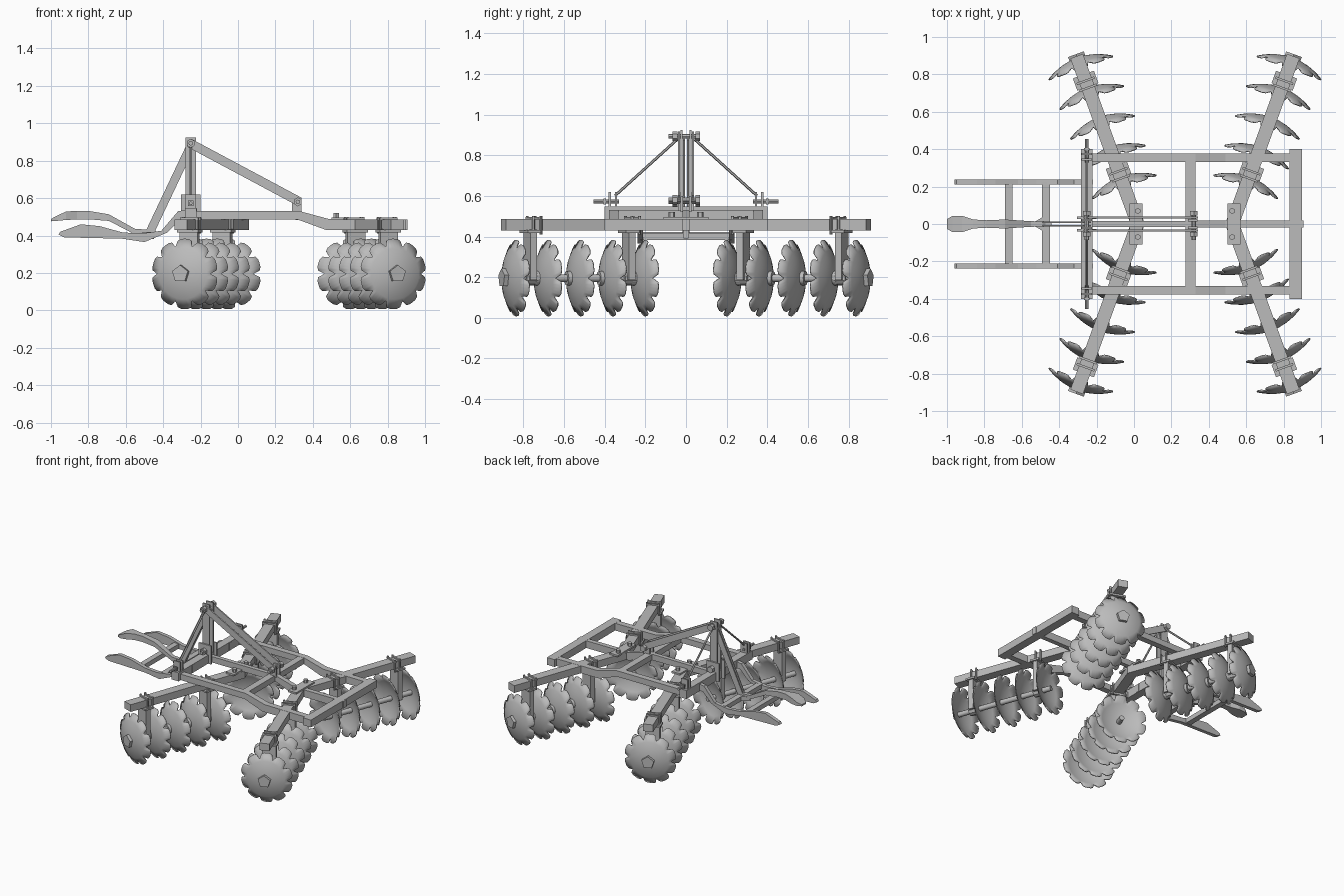
import bpy, bmesh, math
from mathutils import Vector, Matrix

cube = bpy.data.objects.get("Cube")
if cube:
    bpy.data.objects.remove(cube, do_unlink=True)

steel = bpy.data.materials.new("plain_grey_steel")
steel.use_nodes = True
steel.diffuse_color = (0.5, 0.5, 0.5, 1)
steel.node_tree.nodes["Principled BSDF"].inputs["Base Color"].default_value = (0.5, 0.5, 0.5, 1)


def finish(name, bm):
    bmesh.ops.recalc_face_normals(bm, faces=bm.faces)
    mesh = bpy.data.meshes.new(name)
    bm.to_mesh(mesh)
    bm.free()
    mesh.materials.append(steel)
    ob = bpy.data.objects.new(name, mesh)
    bpy.context.collection.objects.link(ob)
    return ob


def box(name, center, size, angle=0):
    bm = bmesh.new()
    m = Matrix.Translation(center) @ Matrix.Rotation(angle, 4, 'Z') @ Matrix.Diagonal((*size, 1))
    bmesh.ops.create_cube(bm, size=1, matrix=m)
    return finish(name, bm)


def rod(name, a, b, r, sides=10):
    a, b = Vector(a), Vector(b)
    bm = bmesh.new()
    m = Matrix.Translation((a + b) / 2) @ (b - a).to_track_quat('Z', 'Y').to_matrix().to_4x4()
    bmesh.ops.create_cone(bm, cap_ends=True, segments=sides, radius1=r, radius2=r,
                          depth=(b - a).length, matrix=m)
    return finish(name, bm)


def prism(name, pts, lo, hi, axis='Y'):
    """Extrude an outline: xz points along y, or xy points along z."""
    bm = bmesh.new()
    place = (lambda p, h: (p[0], h, p[1])) if axis == 'Y' else (lambda p, h: (*p, h))
    face = bm.faces.new([bm.verts.new(place(p, lo)) for p in pts])
    top = bmesh.ops.extrude_face_region(bm, geom=[face])["geom"]
    shift = Vector(place((0, 0), hi - lo))
    bmesh.ops.translate(bm, vec=shift, verts=[v for v in top if isinstance(v, bmesh.types.BMVert)])
    return finish(name, bm)


def strap(name, a, b, width, y, thick):
    """Flat bar between two xz points."""
    a, b = Vector(a), Vector(b)
    d = (b - a).normalized()
    n = Vector((-d.y, d.x)) * width / 2
    return prism(name, [a + n, b + n, b - n, a - n], y - thick / 2, y + thick / 2)


# Dished cutting blade with a notched rim, bulging along local +z
def blade_mesh(teeth=10, radius=0.188, notch=0.152, dish=0.058):
    steps = (0, 0.16, 0.32, 0.5, 0.68, 0.84)
    angles = [(t + s) / teeth * math.tau for t in range(teeth) for s in steps]
    bm = bmesh.new()
    height = lambda r: dish * (1 - (r / radius) ** 2)
    rings = []
    for ring in (0.25, 0.5, 0.72, 1):
        verts = []
        for i, a in enumerate(angles):
            r = radius * ring
            if ring == 1 and i % 6 == 0:
                r = notch
            elif ring == 1 and i % 6 in (1, 5):
                r = radius * 0.97
            verts.append(bm.verts.new((r * math.cos(a), r * math.sin(a), height(r))))
        rings.append(verts)
    n = len(angles)
    hub = bm.verts.new((0, 0, dish))
    for i in range(n):
        j = (i + 1) % n
        bm.faces.new((hub, rings[0][i], rings[0][j]))
        for p, q in zip(rings, rings[1:]):
            bm.faces.new((p[i], q[i], q[j], p[j]))
    ob = finish("disc_blade", bm)
    ob.modifiers.new("thickness", 'SOLIDIFY').thickness = 0.007
    return ob


# Disc gangs: one V beam, two axles, ten blades each
TILT = math.radians(20)
blade = blade_mesh()
smooth = [blade]
first = True
for side, x0, gang in ((-1, 0.02, "front"), (1, 0.525, "rear")):
    half = 0.036 / math.cos(TILT)
    outline = []
    for off in (half, -half):
        ys = (-1, 0, 1) if off > 0 else (1, 0, -1)
        for s in ys:
            along = 0.955 if s else 0
            push = 0.036 if s else half
            k = math.copysign(push, off)
            outline.append((x0 + side * along * math.sin(TILT) + k * (math.cos(TILT) if s else 1),
                            s * (along * math.cos(TILT) - side * k * math.sin(TILT))))
    prism(gang + "_gang_beam", outline, 0.43, 0.485, 'Z')
    box(gang + "_apex_plate", (x0 - 0.01 * side * -1, 0, 0.49), (0.07, 0.22, 0.014))
    for s in (1, -1):
        rod(gang + "_apex_bolt", (x0, s * 0.07, 0.49), (x0, s * 0.07, 0.52), 0.016, 6)
        d = Vector((side * math.sin(TILT), s * math.cos(TILT), 0))
        angle = math.atan2(d.y, d.x)
        at = lambda t, z: Vector((x0, 0, z)) + d * t
        smooth.append(rod(gang + "_axle", at(0.2, 0.195), at(0.95, 0.195), 0.019, 12))
        rod(gang + "_axle_nut", at(0.94, 0.195), at(0.966, 0.195), 0.047, 5)
        for i in range(5):
            ob = blade if first else blade.copy()
            if not first:
                bpy.context.collection.objects.link(ob)
                smooth.append(ob)
            first = False
            ob.matrix_world = (Matrix.Translation(at(0.213 + 0.169 * i, 0.195))
                               @ d.to_track_quat('Z', 'Y').to_matrix().to_4x4())
            if i < 4:
                c = 0.213 + 0.169 * i
                smooth.append(rod(gang + "_spool", at(c + 0.05, 0.195), at(c + 0.075, 0.195), 0.035, 12))
        # Hangers with clamp plates and bolts
        for t in (0.3, 0.815):
            box(gang + "_hanger", at(t, 0.31), (0.035, 0.1, 0.25), angle)
            rod(gang + "_bearing", at(t - 0.03, 0.195), at(t + 0.03, 0.195), 0.035, 10)
            box(gang + "_clamp_foot", at(t, 0.424), (0.07, 0.12, 0.014), angle)
            for u in (-0.02, 0.02):
                box(gang + "_clamp_strap", at(t + u - 0.02, 0.489), (0.012, 0.1, 0.012), angle)
                for w in (-0.044, 0.044):
                    across = Vector((-d.y, d.x, 0)) * w
                    rod(gang + "_clamp_bolt", at(t + u - 0.02, 0.41) + across,
                        at(t + u - 0.02, 0.5) + across, 0.007, 6)

# Main frame
rail = [(-0.26, 0.485), (0.32, 0.485), (0.47, 0.43), (0.84, 0.43),
        (0.84, 0.485), (0.49, 0.487), (0.33, 0.53), (-0.26, 0.53)]
for s in (1, -1):
    prism("side_rail", rail, s * 0.355 - 0.023, s * 0.355 + 0.023)
prism("center_rail", [(0.3, 0.485), (0.34, 0.48), (0.47, 0.43), (0.905, 0.43),
                      (0.905, 0.485), (0.49, 0.485), (0.33, 0.53), (0.3, 0.53)], -0.018, 0.018)
prism("center_front_rail", [(-0.26, 0.485), (0.3, 0.485), (0.3, 0.53), (-0.26, 0.53)], -0.016, 0.016)
box("rear_crossbar", (0.865, 0, 0.458), (0.065, 0.8, 0.056))
box("middle_crossbar", (0.302, 0, 0.507), (0.052, 0.69, 0.044))
box("front_crossbar", (-0.253, 0, 0.515), (0.06, 0.8, 0.065))

# Hitch mast, straps, stays and pins
for s in (1, -1):
    y = s * 0.022
    box("mast_plate", (-0.253, y, 0.705), (0.058, 0.01, 0.44))
    box("mast_foot", (-0.253, s * 0.033, 0.55), (0.105, 0.012, 0.14))
    strap("rear_brace", (-0.26, 0.895), (0.33, 0.58), 0.048, s * 0.034, 0.01)
    strap("front_brace", (-0.25, 0.885), (-0.475, 0.41), 0.045, s * 0.01, 0.008)
    box("brace_lug", (0.315, s * 0.02, 0.56), (0.05, 0.012, 0.08))
    rod("side_stay", (-0.253, s * 0.035, 0.885), (-0.253, s * 0.35, 0.6), 0.007, 6)
    for y in (0.345, 0.375):
        box("link_lug", (-0.253, s * y, 0.575), (0.055, 0.01, 0.09))
    rod("link_pin", (-0.253, s * 0.33, 0.572), (-0.253, s * 0.455, 0.572), 0.01, 8)
    box("link_collar", (-0.253, s * 0.4, 0.572), (0.03, 0.012, 0.03))
for name, x, z in (("mast_top", -0.253, 0.893), ("mast_foot", -0.253, 0.572), ("brace", 0.32, 0.58)):
    rod(name + "_pin", (x, -0.085, z), (x, 0.07, z), 0.012, 8)
    for y in (-0.055, 0.058):
        rod(name + "_nut", (x, y - 0.012, z), (x, y + 0.012, z), 0.024, 6)

# Drawbar arms: two lower links and a raised center link
lower = [(-0.96, 0.405), (-0.95, 0.42), (-0.84, 0.46), (-0.74, 0.45), (-0.62, 0.417), (-0.52, 0.41),
         (-0.41, 0.425), (-0.32, 0.53), (-0.22, 0.545), (-0.22, 0.485), (-0.31, 0.485),
         (-0.38, 0.415), (-0.5, 0.365), (-0.62, 0.383), (-0.93, 0.39)]
for s in (1, -1):
    prism("lower_link", lower, s * 0.225 - 0.014, s * 0.225 + 0.014)
for x, z in ((-0.67, 0.405), (-0.47, 0.4)):
    box("link_crossbar", (x, 0, z), (0.042, 0.45, 0.035))
prism("center_link_gusset", [(-0.55, 0), (-0.45, 0.06), (-0.45, -0.06)], 0.385, 0.418, 'Z')

# Center link: side stations lofted with a broad paddle tip
stations = [(-1.0, 0.476, 0.488, 0.026), (-0.97, 0.478, 0.505, 0.044), (-0.92, 0.483, 0.528, 0.044),
            (-0.86, 0.486, 0.532, 0.024), (-0.79, 0.486, 0.53, 0.02), (-0.69, 0.478, 0.513, 0.024),
            (-0.55, 0.405, 0.435, 0.015), (-0.44, 0.39, 0.43, 0.013)]
bm = bmesh.new()
loops = [[bm.verts.new((x, y, z)) for y, z in ((-w, lo), (w, lo), (w, hi), (-w, hi))]
         for x, lo, hi, w in stations]
for p, q in zip(loops, loops[1:]):
    for i in range(4):
        bm.faces.new((p[i], p[i - 1], q[i - 1], q[i]))
bm.faces.new(loops[0])
bm.faces.new(loops[-1])
finish("center_link", bm)

# Smooth the round parts, keeping edges sharp
bpy.ops.object.select_all(action='DESELECT')
for ob in smooth:
    ob.select_set(True)
bpy.context.view_layer.objects.active = blade
bpy.ops.object.shade_smooth_by_angle(angle=math.radians(35))
